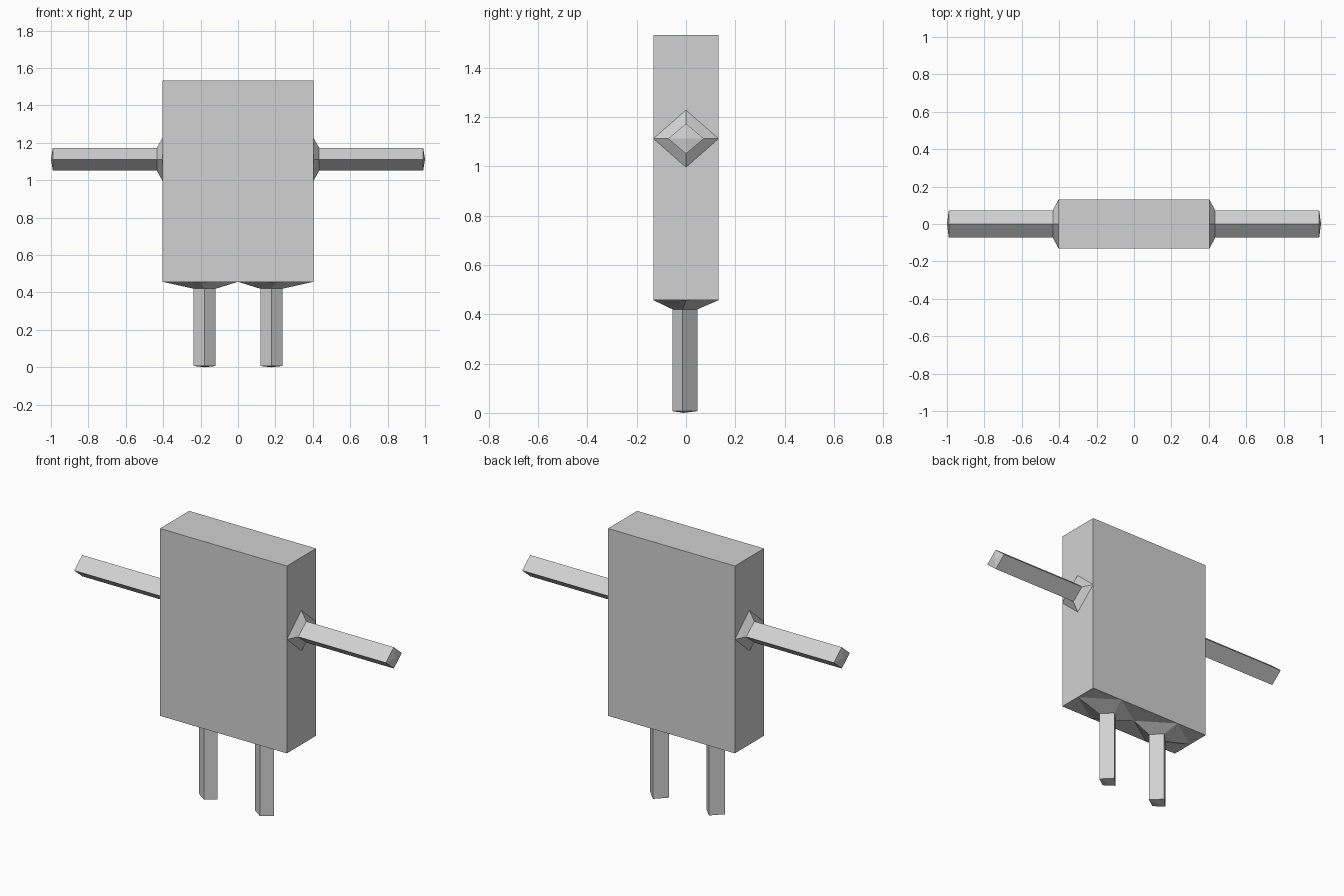
import bpy, bmesh

if "Cube" in bpy.data.objects:
    bpy.data.objects.remove(bpy.data.objects["Cube"])

grey = bpy.data.materials.new("light grey")
grey.diffuse_color = (0.64, 0.64, 0.64, 1)
grey.use_nodes = True
grey.node_tree.nodes["Principled BSDF"].inputs["Base Color"].default_value = grey.diffuse_color


def make_object(name, bm):
    bmesh.ops.recalc_face_normals(bm, faces=bm.faces)
    mesh = bpy.data.meshes.new(name)
    bm.to_mesh(mesh)
    bm.free()
    mesh.materials.append(grey)
    obj = bpy.data.objects.new(name, mesh)
    bpy.context.collection.objects.link(obj)
    return obj


def make_limb(name, rings, tip):
    """Skin four-cornered rings from the root outward and close with a shallow point."""
    bm = bmesh.new()
    loops = [[bm.verts.new(p) for p in ring] for ring in rings]
    for a, b in zip(loops, loops[1:]):
        for i in range(4):
            j = (i + 1) % 4
            bm.faces.new((a[i], a[j], b[j], b[i]))
    end = bm.verts.new(tip)
    for i in range(4):
        bm.faces.new((loops[-1][i], loops[-1][(i + 1) % 4], end))
    # outward winding is set from the closed shape, then the root is opened again
    root = bm.faces.new(loops[0])
    bmesh.ops.recalc_face_normals(bm, faces=bm.faces)
    bmesh.ops.delete(bm, geom=[root], context='FACES_ONLY')
    return make_object(name, bm)


W, D, BOTTOM, TOP = 0.403, 0.132, 0.457, 1.533

# Body block
bm = bmesh.new()
bmesh.ops.create_cube(bm, size=1)
for v in bm.verts:
    v.co = (v.co.x * 2 * W, v.co.y * 2 * D, BOTTOM + (v.co.z + 0.5) * (TOP - BOTTOM))
make_object("body", bm)


# Arms: diamond section, flared where it meets the body
def arm_ring(x, half_y, half_z, z=1.112):
    return [(x, -half_y, z), (x, 0, z + half_z), (x, half_y, z), (x, 0, z - half_z)]


# Legs: diamond section, flared over each half of the underside
def leg_ring(x, half_x, front, side, back, z):
    return [(x - half_x, side, z), (x, front, z), (x + half_x, side, z), (x, back, z)]


for side, s in (("left", -1), ("right", 1)):
    make_limb(side + "_arm",
              [arm_ring(s * W, D, 0.116),
               arm_ring(s * 0.434, 0.073, 0.061),
               arm_ring(s * 0.99, 0.073, 0.061)],
              (s * 1.0, 0, 1.112))
    make_limb(side + "_leg",
              [leg_ring(s * W / 2, W / 2, -D, 0, D, BOTTOM),
               leg_ring(s * 0.178, 0.059, -0.055, -0.014, 0.046, 0.42),
               leg_ring(s * 0.178, 0.059, -0.055, -0.014, 0.046, 0.007)],
              (s * 0.178, -0.01, 0))
